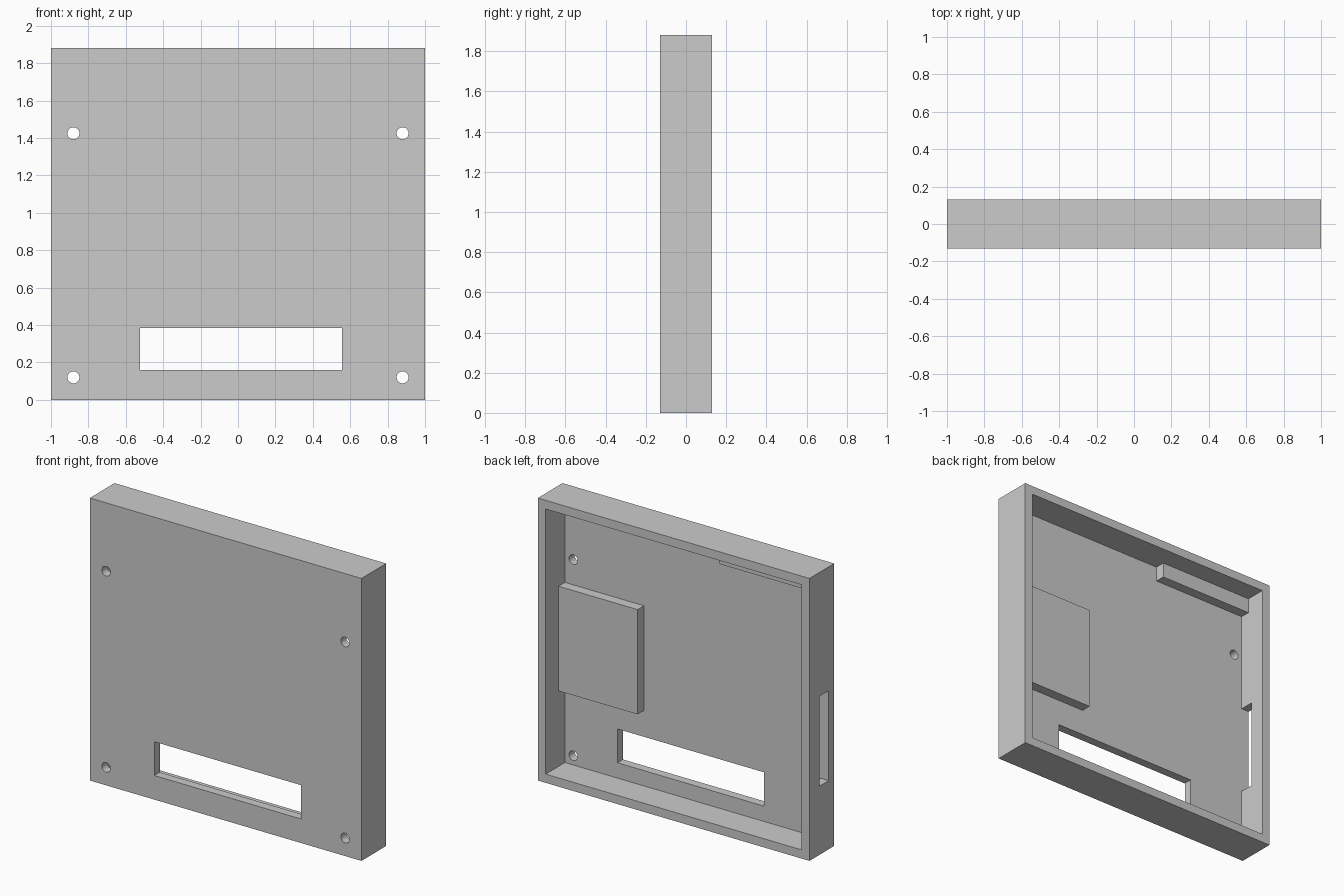
import bpy
import math

old = bpy.data.objects.get("Cube")
if old:
    bpy.data.objects.remove(old, do_unlink=True)

# Single flat colour
grey = bpy.data.materials.new("light grey")
grey.use_nodes = True
COLOUR = (0.6, 0.6, 0.6, 1)
grey.diffuse_color = COLOUR
grey.node_tree.nodes["Principled BSDF"].inputs["Base Color"].default_value = COLOUR

WIDTH, DEPTH, HEIGHT = 2.0, 0.26, 1.88
WALL = 0.058
FRONT, BACK = -DEPTH / 2, DEPTH / 2
FLOOR = FRONT + WALL          # inner face of the front panel
SIDE = WIDTH / 2 - WALL       # inner face of the side walls
TOP = HEIGHT - WALL


def box(name, x, y, z):
    """Box from (low, high) ranges on each axis."""
    bpy.ops.mesh.primitive_cube_add(size=1, location=[sum(r) / 2 for r in (x, y, z)])
    ob = bpy.context.object
    ob.name = name
    ob.scale = [r[1] - r[0] for r in (x, y, z)]
    bpy.ops.object.transform_apply(location=False, rotation=False, scale=True)
    ob.data.materials.append(grey)
    return ob


def cut(target, cutter):
    """Subtract the cutter and discard it."""
    cutter.hide_render = True
    mod = target.modifiers.new("cut", "BOOLEAN")
    mod.operation = "DIFFERENCE"
    mod.solver = "EXACT"
    mod.object = cutter
    bpy.context.view_layer.objects.active = target
    bpy.ops.object.modifier_apply(modifier=mod.name)
    bpy.data.objects.remove(cutter, do_unlink=True)


# Shallow tray, open at the back
case = box("case", (-WIDTH / 2, WIDTH / 2), (FRONT, BACK), (0, HEIGHT))
cut(case, box("cavity", (-SIDE, SIDE), (FLOOR, BACK + 0.1), (WALL, TOP)))

# Front window and the slot in the right wall
cut(case, box("window", (-0.525, 0.555), (FRONT - 0.1, 0), (0.16, 0.385)))
cut(case, box("side_slot", (-1.1, -0.9), (FLOOR, 0.022), (0.457, 1.055)))

# Four screw holes through the front panel
for x in (-0.88, 0.88):
    for z in (0.12, 1.425):
        bpy.ops.mesh.primitive_cylinder_add(vertices=32, radius=0.032, depth=0.2,
                                            location=(x, FRONT, z),
                                            rotation=(math.pi / 2, 0, 0))
        hole = bpy.context.object
        hole.data.materials.append(grey)
        cut(case, hole)

bpy.ops.object.select_all(action="DESELECT")
case.select_set(True)
bpy.context.view_layer.objects.active = case
bpy.ops.object.shade_smooth_by_angle(angle=math.radians(30))

# Raised pads inside, set slightly into the walls they join
EMBED = 0.02
box("side_pad", (0.36, SIDE + EMBED), (FLOOR - EMBED, -0.005), (0.56, 1.257))
box("top_pad", (-SIDE - EMBED, -0.244), (FLOOR - EMBED, -0.005), (1.722, TOP + EMBED))
